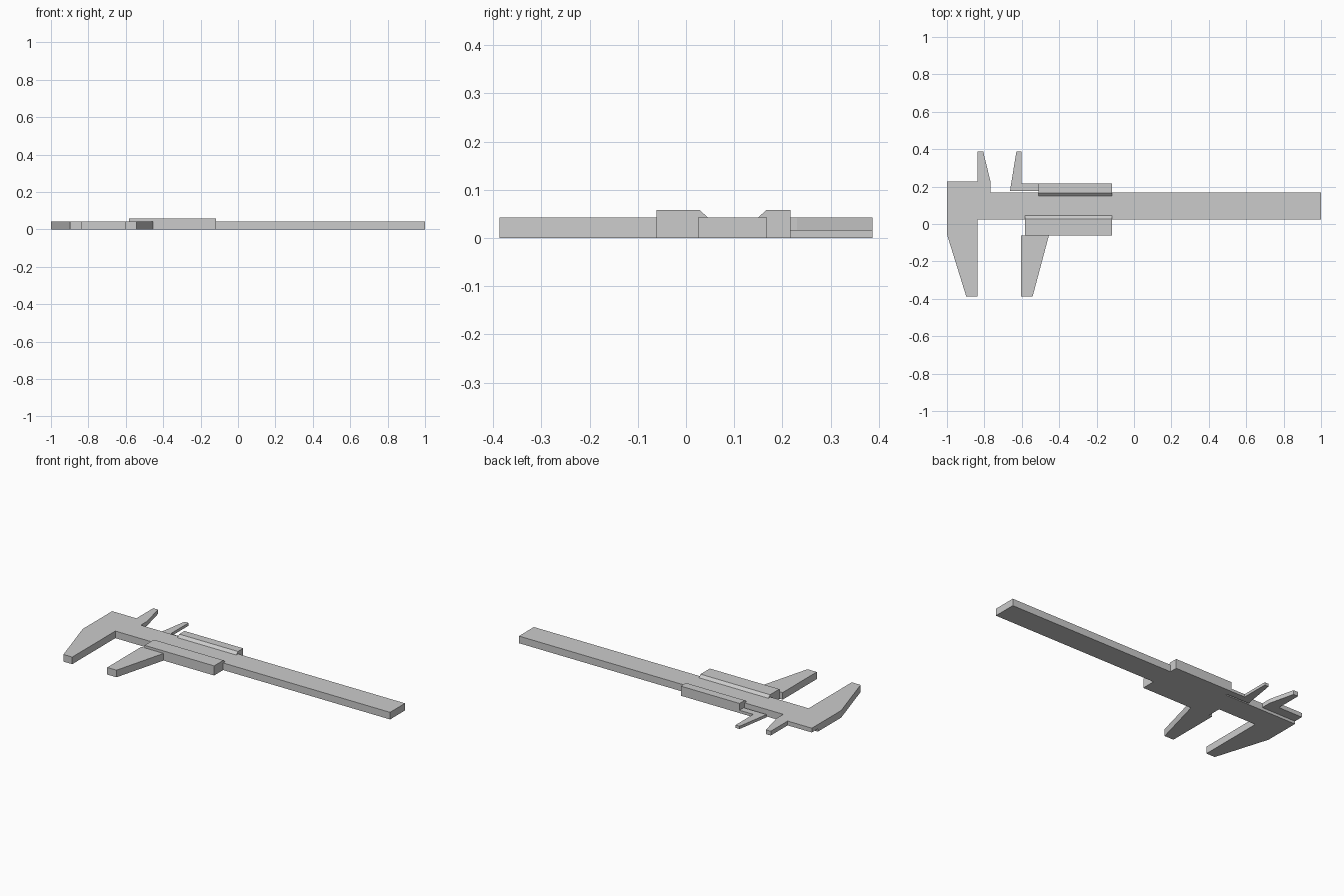
import bpy, bmesh
from mathutils import Vector

if "Cube" in bpy.data.objects:
    bpy.data.objects.remove(bpy.data.objects["Cube"])

T = 0.043      # beam thickness
STEP = 0.017   # level where the two inside jaws overlap
TOP = 0.058    # top of the slider rails


def extrude(name, points, offset):
    """Solid from a planar outline extruded along a vector."""
    bm = bmesh.new()
    face = bm.faces.new([bm.verts.new(p) for p in points])
    res = bmesh.ops.extrude_face_region(bm, geom=[face], use_keep_orig=True)
    moved = [g for g in res["geom"] if isinstance(g, bmesh.types.BMVert)]
    bmesh.ops.translate(bm, verts=moved, vec=Vector(offset))
    bmesh.ops.recalc_face_normals(bm, faces=bm.faces)
    mesh = bpy.data.meshes.new(name)
    bm.to_mesh(mesh)
    bm.free()
    obj = bpy.data.objects.new(name, mesh)
    bpy.context.collection.objects.link(obj)
    return obj


def plate(name, outline, z0, z1):
    return extrude(name, [(x, y, z0) for x, y in outline], (0, 0, z1 - z0))


def rail(name, profile, x0, x1):
    return extrude(name, [(x0, y, z) for y, z in profile], (x1 - x0, 0, 0))


# Main beam with the fixed outside jaw
plate("beam_and_fixed_jaw", [
    (-1, 0.168), (-1, -0.055), (-0.897, -0.387), (-0.838, -0.387),
    (-0.838, 0.025), (1, 0.025), (1, 0.168)], 0, T)

# Fixed inside jaw, raised above the sliding one
plate("fixed_inside_jaw", [
    (-1, 0.168), (-0.768, 0.168), (-0.768, 0.23), (-0.806, 0.387),
    (-0.838, 0.387), (-0.838, 0.226), (-1, 0.226)], STEP, T)

# Slider rails with bevelled lips over the beam
rail("slider_front_rail", [
    (-0.061, 0), (-0.061, TOP), (0.028, TOP), (0.045, T),
    (0.025, T), (0.025, 0)], -0.582, -0.117)
rail("slider_back_rail", [
    (0.217, 0), (0.217, TOP), (0.167, TOP), (0.15, T),
    (0.168, T), (0.168, 0)], -0.51, -0.117)

# Sliding outside jaw
plate("sliding_outside_jaw", [
    (-0.604, -0.061), (-0.604, -0.387), (-0.542, -0.387),
    (-0.455, -0.061)], 0, T)

# Sliding inside jaw, thin and low
plate("sliding_inside_jaw", [
    (-0.663, 0.177), (-0.51, 0.177), (-0.51, 0.217), (-0.602, 0.217),
    (-0.602, 0.387), (-0.629, 0.387)], 0, STEP)
